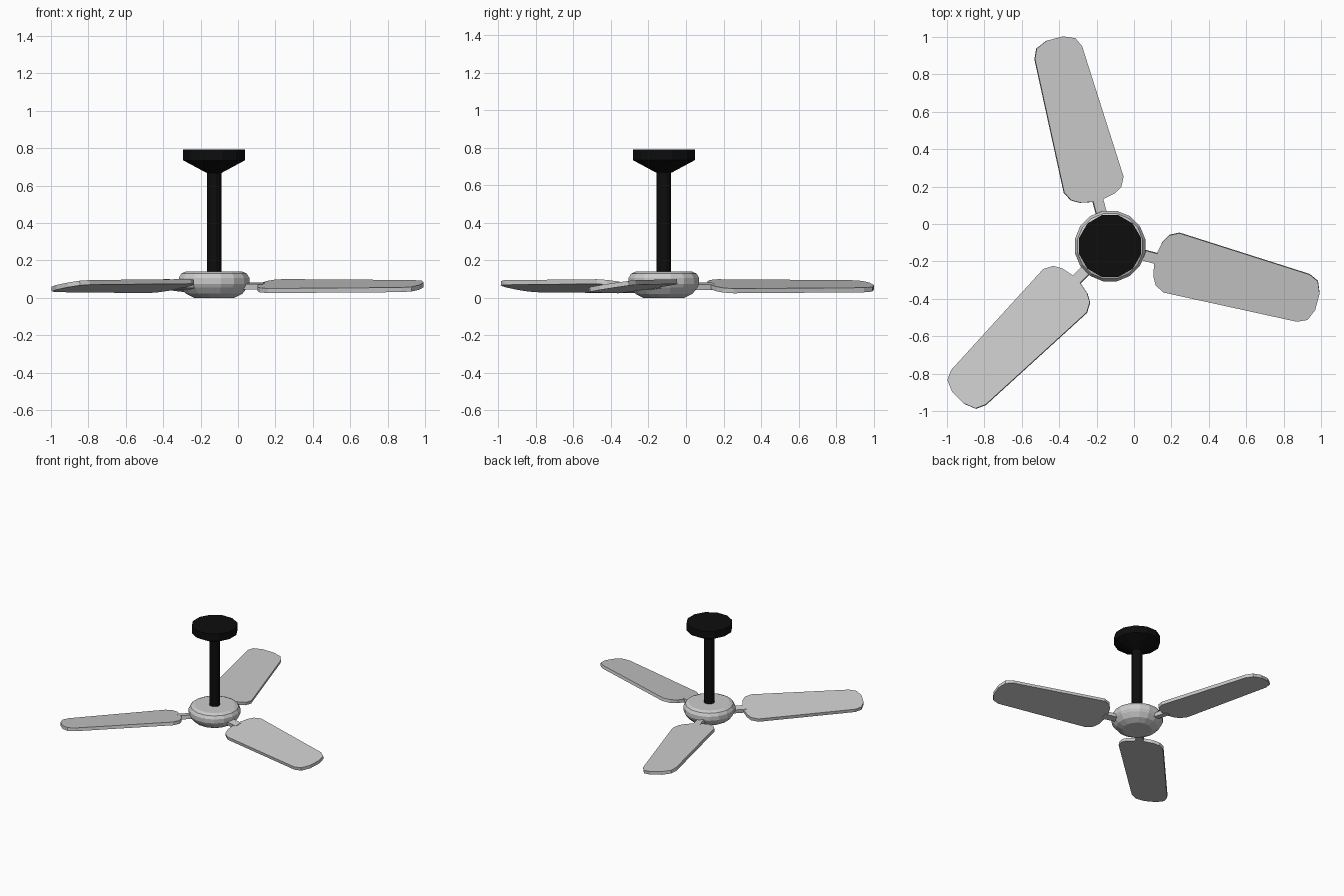
import bpy, bmesh, math
from mathutils import Matrix, Vector

cube = bpy.data.objects.get("Cube")
if cube:
    bpy.data.objects.remove(cube, do_unlink=True)

AXIS = Vector((-0.128, -0.118, 0))      # vertical axis of the fan
BLADE_ANGLES = (-15, 105, 225)
PITCH = math.radians(8.7)
BLADE_Z = 0.0625


def material(name, rgb):
    m = bpy.data.materials.new(name)
    m.use_nodes = True
    m.diffuse_color = (*rgb, 1)
    m.node_tree.nodes["Principled BSDF"].inputs["Base Color"].default_value = (*rgb, 1)
    return m


grey = material("light_grey", (0.6, 0.6, 0.6))
black = material("black", (0.004, 0.004, 0.004))


def finish(name, bm, mat, matrix):
    bmesh.ops.recalc_face_normals(bm, faces=bm.faces)
    mesh = bpy.data.meshes.new(name)
    bm.to_mesh(mesh)
    bm.free()
    mesh.materials.append(mat)
    obj = bpy.data.objects.new(name, mesh)
    obj.matrix_world = matrix
    bpy.context.collection.objects.link(obj)
    return obj


def lathe(name, profile, sides, mat):
    """Closed solid of revolution from (radius, z) pairs."""
    bm = bmesh.new()
    rings = []
    for r, z in profile:
        angles = [2 * math.pi * (i + 0.5) / sides for i in range(sides)]
        rings.append([bm.verts.new((r * math.cos(a), r * math.sin(a), z)) for a in angles])
    for low, high in zip(rings, rings[1:]):
        for i in range(sides):
            j = (i + 1) % sides
            bm.faces.new((low[i], low[j], high[j], high[i]))
    bm.faces.new(rings[0])
    bm.faces.new(rings[-1])
    return finish(name, bm, mat, Matrix.Translation(AXIS))


def slab(name, outline, thickness, mat, matrix):
    """Flat plate extruded from an outline, centred on its own plane."""
    bm = bmesh.new()
    face = bm.faces.new([bm.verts.new((x, y, -thickness / 2)) for x, y in outline])
    top = bmesh.ops.extrude_face_region(bm, geom=[face])["geom"]
    verts = [v for v in top if isinstance(v, bmesh.types.BMVert)]
    bmesh.ops.translate(bm, verts=verts, vec=(0, 0, thickness))
    return finish(name, bm, mat, matrix)


# Motor housing with rounded shoulder and tapered underside
lathe("motor_housing", [(0.11, 0), (0.155, 0.022), (0.182, 0.055), (0.192, 0.075),
                        (0.192, 0.107), (0.178, 0.13), (0.152, 0.141)], 16, grey)

# Down rod and ceiling canopy
lathe("down_rod", [(0.04, 0.13), (0.04, 0.68)], 12, black)
lathe("ceiling_canopy", [(0.042, 0.668), (0.171, 0.735), (0.171, 0.793)], 12, black)

# Blade outline: one half, mirrored across its long axis
half = [(0.252, 0.03), (0.265, 0.095), (0.29, 0.14), (0.34, 0.166),
        (1.07, 0.132), (1.122, 0.108), (1.148, 0.045)]
blade_outline = half + [(x, -y) for x, y in reversed(half)]
arm_outline = [(0.15, -0.028), (0.275, -0.028), (0.275, 0.028), (0.15, 0.028)]

# Three pitched blades with their arms
for n, degrees in enumerate(BLADE_ANGLES, 1):
    place = (Matrix.Translation(AXIS + Vector((0, 0, BLADE_Z)))
             @ Matrix.Rotation(math.radians(degrees), 4, "Z")
             @ Matrix.Rotation(PITCH, 4, "X"))
    slab(f"blade_{n}", blade_outline, 0.025, grey, place)
    slab(f"blade_arm_{n}", arm_outline, 0.03, grey, place)
